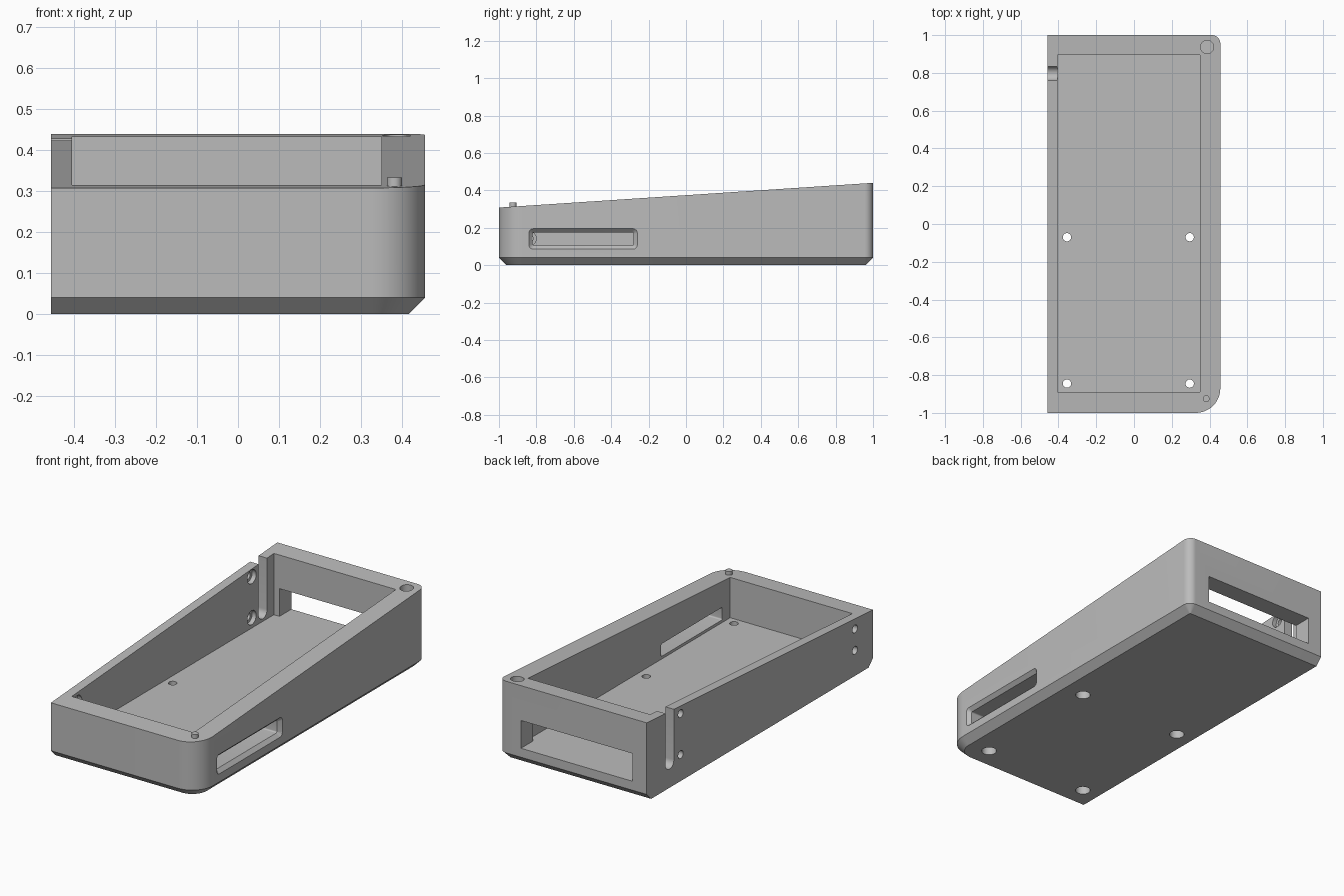
import bpy, bmesh, math
from mathutils import Matrix, Vector

if "Cube" in bpy.data.objects:
    bpy.data.objects.remove(bpy.data.objects["Cube"], do_unlink=True)

X0, X1 = -0.457, 0.457      # outer side planes
FLOOR = 0.09                # inside floor height
CHAMFER = 0.04

grey = bpy.data.materials.new("grey plastic")
grey.use_nodes = True
grey.diffuse_color = (0.5, 0.5, 0.5, 1)
grey.node_tree.nodes["Principled BSDF"].inputs["Base Color"].default_value = (0.5, 0.5, 0.5, 1)


def top_z(y):
    return 0.308 + 0.066 * (y + 1)


def make_object(name, bm):
    bmesh.ops.recalc_face_normals(bm, faces=bm.faces)
    mesh = bpy.data.meshes.new(name)
    bm.to_mesh(mesh)
    bm.free()
    mesh.materials.append(grey)
    ob = bpy.data.objects.new(name, mesh)
    bpy.context.collection.objects.link(ob)
    return ob


def loft(name, rings):
    """Closed solid through a list of equal-length point rings."""
    bm = bmesh.new()
    loops = [[bm.verts.new(p) for p in ring] for ring in rings]
    n = len(loops[0])
    for a, b in zip(loops, loops[1:]):
        for i in range(n):
            j = (i + 1) % n
            bm.faces.new((a[i], a[j], b[j], b[i]))
    bm.faces.new(loops[0][::-1])
    bm.faces.new(loops[-1])
    return make_object(name, bm)


def arc(cx, cy, r, start, steps=12):
    return [(cx + r * math.cos(math.radians(start + 90 * i / steps)),
             cy + r * math.sin(math.radians(start + 90 * i / steps))) for i in range(steps + 1)]


def box(name, lo, hi):
    bm = bmesh.new()
    bmesh.ops.create_cube(bm, size=1)
    lo, hi = Vector(lo), Vector(hi)
    for v in bm.verts:
        v.co = (lo + hi) / 2 + v.co * (hi - lo)
    return make_object(name, bm)


def cylinder(name, start, end, r):
    start, end = Vector(start), Vector(end)
    axis = end - start
    bm = bmesh.new()
    bmesh.ops.create_cone(bm, cap_ends=True, segments=32, radius1=r, radius2=r, depth=axis.length,
                          matrix=Matrix.Translation((start + end) / 2)
                          @ axis.to_track_quat("Z", "Y").to_matrix().to_4x4())
    return make_object(name, bm)


def cut(body, cutter):
    mod = body.modifiers.new("cut", "BOOLEAN")
    mod.operation, mod.solver, mod.object = "DIFFERENCE", "EXACT", cutter
    bpy.context.view_layer.objects.active = body
    bpy.ops.object.modifier_apply(modifier=mod.name)
    bpy.data.objects.remove(cutter, do_unlink=True)


def smooth(ob):
    bpy.ops.object.select_all(action="DESELECT")
    ob.select_set(True)
    bpy.context.view_layer.objects.active = ob
    bpy.ops.object.shade_smooth_by_angle(angle=math.radians(25))


# Wedge body: square left side, rounded right corners, chamfered base
def outline(inset):
    rf, rb, e = 0.13, 0.045, 1 - inset
    return ([(X0, -e)] + arc(X1 - rf, -1 + rf, rf - inset, -90)
            + arc(X1 - rb, 1 - rb, rb - inset, 0) + [(X0, e)])


body = loft("case_body", [
    [(x, y, 0) for x, y in outline(CHAMFER)],
    [(x, y, CHAMFER) for x, y in outline(0)],
    [(x, y, top_z(y)) for x, y in outline(0)]])

# Main cavity and back window
cut(body, box("cavity", (-0.405, -0.89, FLOOR), (0.35, 0.895, 1)))
cut(body, box("window", (-0.37, 0.85, FLOOR), (0.32, 1.1, 0.245)))

# Cable slot with a round bottom in the thin side wall
slot_profile = [(0.835, 0.6), (0.76, 0.6)] + [
    (0.7975 + 0.0375 * math.cos(math.pi * (1 + i / 12)),
     0.142 + 0.0375 * math.sin(math.pi * (1 + i / 12))) for i in range(13)]
cut(body, loft("cable_slot", [[(x, y, z) for y, z in slot_profile] for x in (-0.6, -0.39)]))


# Rounded side port with a bevelled mouth
def port_ring(x, grow):
    hy, hz, r = 0.27 + grow, 0.035 + grow, 0.008 + grow * 0.8
    pts = []
    for k, (sy, sz) in enumerate([(1, 1), (-1, 1), (-1, -1), (1, -1)]):
        pts += arc(-0.55 + sy * (hy - r), 0.14 + sz * (hz - r), r, 90 * k, 6)
    return [(x, y, z) for y, z in pts]


cut(body, loft("side_port", [port_ring(0.3, 0), port_ring(X1 - 0.02, 0),
                             port_ring(X1, 0.02), port_ring(X1 + 0.05, 0.02)]))

# Counterbored screw holes in the floor
for x in (-0.355, 0.295):
    for y in (-0.845, -0.07):
        cut(body, cylinder("floor_hole", (x, y, -0.1), (x, y, 0.15), 0.022))
        cut(body, cylinder("floor_bore", (x, y, -0.1), (x, y, 0.05), 0.039))

# Screw holes in the thin wall, counterbored from inside
for y, z in ((0.7, 0.377), (0.7, 0.148), (-0.84, 0.262), (-0.84, 0.142)):
    cut(body, cylinder("wall_hole", (-0.6, y, z), (-0.35, y, z), 0.022))
    cut(body, cylinder("wall_bore", (-0.43, y, z), (-0.35, y, z), 0.039))

# Locating socket at the back corner
cut(body, cylinder("socket", (0.387, 0.937, 0.4), (0.387, 0.937, 0.6), 0.035))
smooth(body)

# Locating peg at the front corner
peg = cylinder("locating_peg", (0.382, -0.925, 0.28), (0.382, -0.925, 0.334), 0.018)
smooth(peg)
